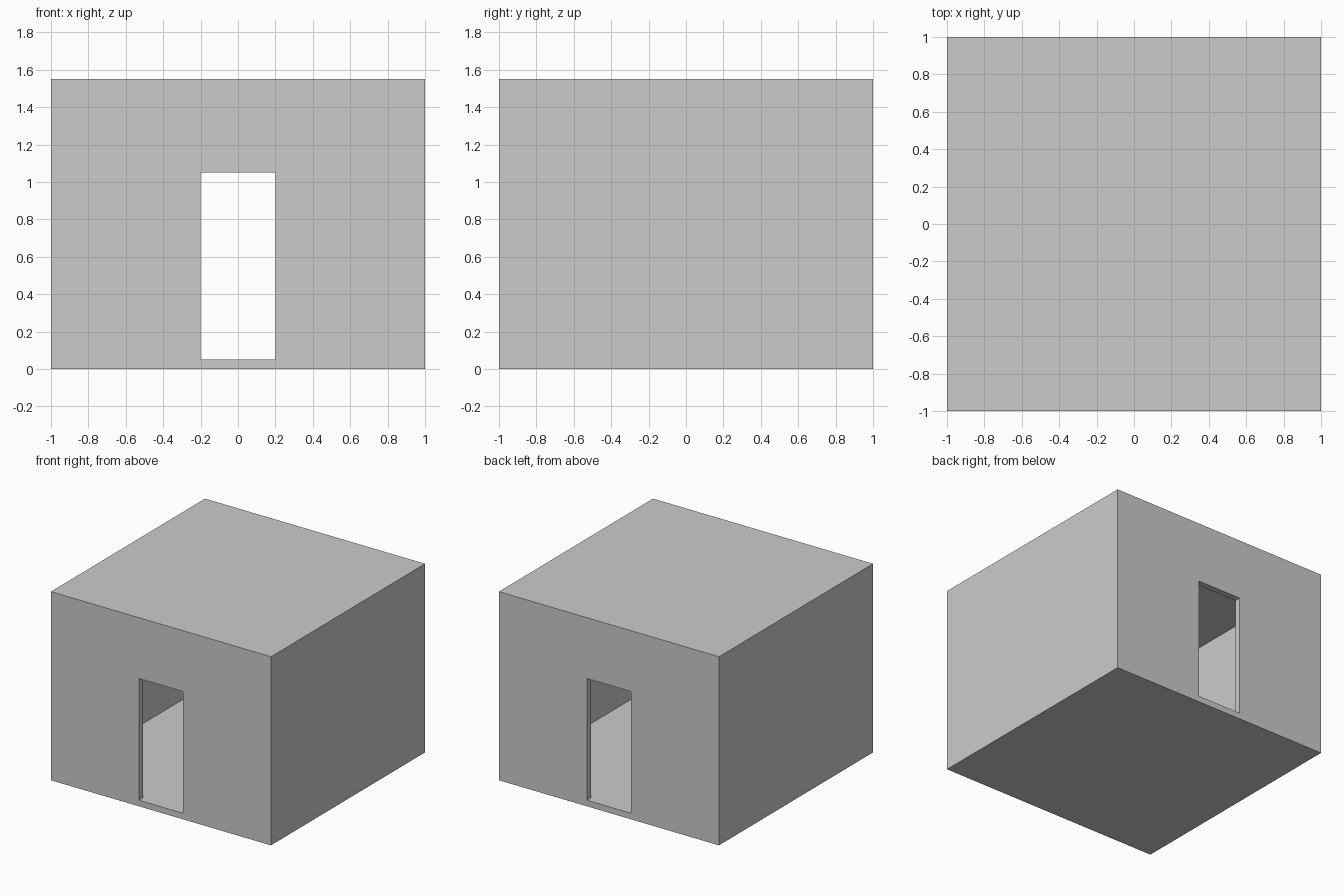
import bpy

if "Cube" in bpy.data.objects:
    bpy.data.objects.remove(bpy.data.objects["Cube"])

T = 0.05            # wall, floor and roof thickness
W, H = 2.0, 1.55    # outer width/depth and height


def box(name, size, z0):
    """Box centred on x/y with its underside at z0."""
    bpy.ops.mesh.primitive_cube_add(size=1, location=(0, 0, z0 + size[2] / 2))
    ob = bpy.context.object
    ob.name = name
    ob.scale = size
    bpy.ops.object.transform_apply(location=True, rotation=False, scale=True)
    return ob


# Hollow building: outer block minus the room, then a doorway through front and back
building = box("building_shell", (W, W, H), 0)
room = box("room_cutter", (W - 2 * T, W - 2 * T, H - 2 * T), T)
doorway = box("doorway_cutter", (0.4, W + 0.2, 1.0), T)

bpy.context.view_layer.objects.active = building
for cutter in (room, doorway):
    cutter.hide_render = True
    mod = building.modifiers.new(cutter.name, 'BOOLEAN')
    mod.operation = 'DIFFERENCE'
    mod.solver = 'EXACT'
    mod.object = cutter
    bpy.ops.object.modifier_apply(modifier=mod.name)

# Cutters are no longer needed
for cutter in (room, doorway):
    bpy.data.objects.remove(cutter, do_unlink=True)
